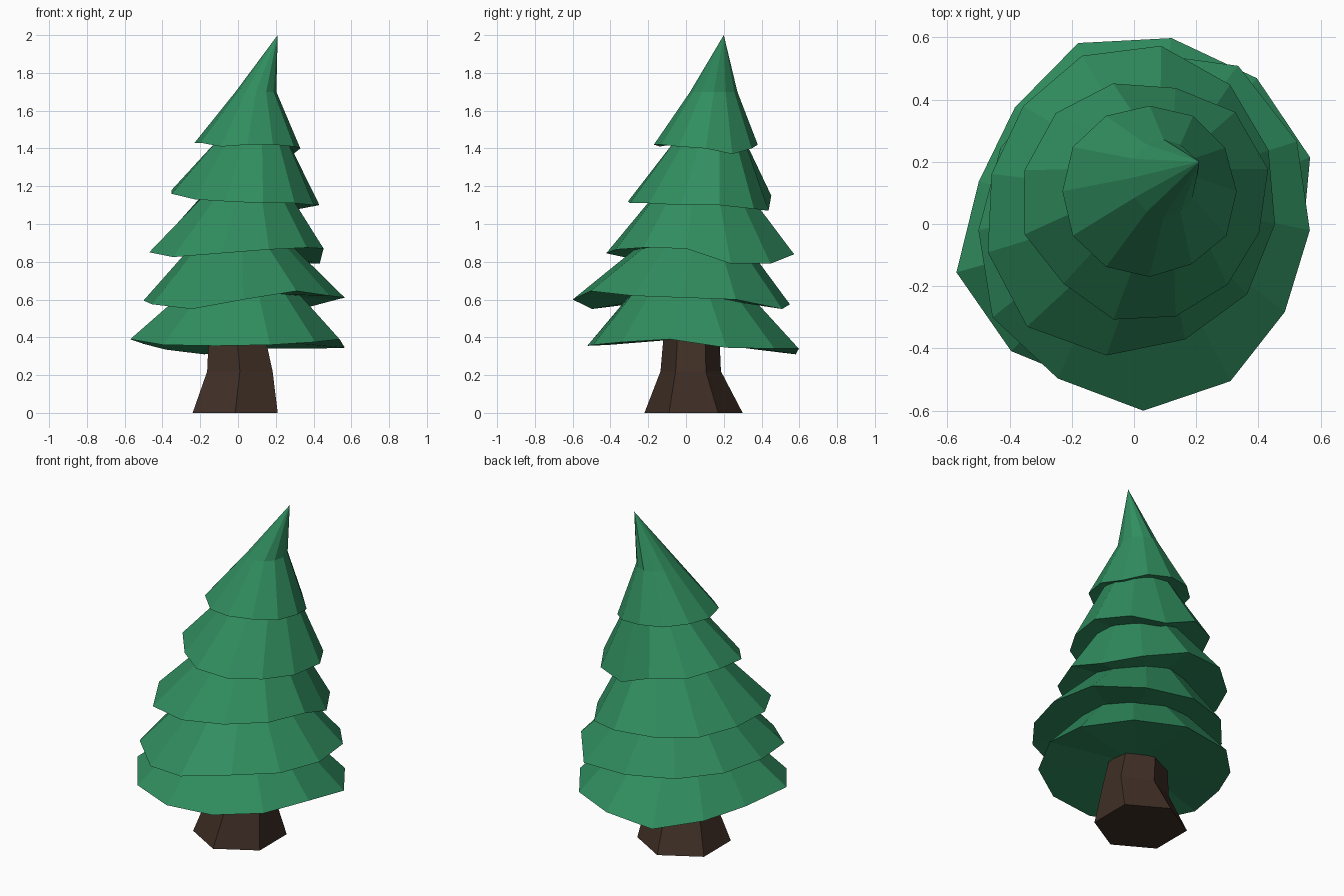
import bpy
import bmesh
from math import sin, cos, tau, radians

default_cube = bpy.data.objects.get("Cube")
if default_cube:
    bpy.data.objects.remove(default_cube, do_unlink=True)


def make_material(name, colour):
    mat = bpy.data.materials.new(name)
    mat.use_nodes = True
    mat.diffuse_color = colour
    mat.node_tree.nodes["Principled BSDF"].inputs["Base Color"].default_value = colour
    return mat


def oval(sides, phase, centre, radii, z):
    """Points of a level oval."""
    angles = [radians(phase) + tau * i / sides for i in range(sides)]
    return [(centre[0] + radii[0] * cos(a), centre[1] + radii[1] * sin(a), z)
            for a in angles]


def ragged_rim(phase, centre, radii, heights):
    """Evenly turned points, each with its own reach and height."""
    step = tau / len(radii)
    return [(centre[0] + r * cos(radians(phase) + step * i),
             centre[1] + r * sin(radians(phase) + step * i), z)
            for i, (r, z) in enumerate(zip(radii, heights))]


def loft(name, rings, material, apex=None, hollow=None):
    """Skin a stack of rings; hollow is the centre point of the underside."""
    bm = bmesh.new()
    loops = [[bm.verts.new(p) for p in points] for points in rings]
    sides = len(loops[0])

    def cap(loop, point):
        if point is None:
            bm.faces.new(loop)
            return
        tip = bm.verts.new(point)
        for i in range(sides):
            bm.faces.new((loop[i], loop[(i + 1) % sides], tip))

    for low, high in zip(loops, loops[1:]):
        for i in range(sides):
            j = (i + 1) % sides
            bm.faces.new((low[i], low[j], high[j], high[i]))
    cap(loops[-1], apex)
    cap(loops[0], hollow)
    bmesh.ops.recalc_face_normals(bm, faces=bm.faces)
    mesh = bpy.data.meshes.new(name)
    bm.to_mesh(mesh)
    bm.free()
    mesh.materials.append(material)
    obj = bpy.data.objects.new(name, mesh)
    bpy.context.collection.objects.link(obj)


def branch_tier(name, phase, centre, radii, heights, top, apex=None):
    """A leafy skirt with an uneven rim, narrowing to a level oval."""
    sides = len(radii)
    rings = [ragged_rim(phase, centre, radii, heights), oval(sides, phase, *top)]
    underside = (centre[0], centre[1], sum(heights) / sides + 0.04)
    loft(name, rings, needles, apex, underside)


needles = make_material("needle green", (0.03, 0.27, 0.115, 1))
bark = make_material("bark brown", (0.05, 0.028, 0.019, 1))

# Trunk, flared at the foot
loft("trunk", [
    oval(6, -90, (-0.015, 0.04), (0.26, 0.26), 0),
    oval(6, -90, (0.01, 0.025), (0.2, 0.16), 0.22),
    oval(6, -90, (-0.01, 0.03), (0.165, 0.145), 0.45),
], bark)

# Branch tiers, from the ground up
branch_tier("bottom_tier", -12, (0, 0.03),
            (.55, .595, .59, .58, .58, .515, .51, .6, .59, .565, .55, .55),
            (.39, .345, .34, .34, .31, .335, .365, .39, .36, .355, .36, .375),
            ((0.01, 0.02), (0.31, 0.31), 0.64))
branch_tier("lower_tier", 0, (0.03, -0.02),
            (.535, .57, .61, .57, .55, .53, .53, .56, .55, .58, .56, .525),
            (.61, .6, .55, .575, .585, .59, .595, .575, .55, .6, .645, .62),
            ((0.02, 0.04), (0.25, 0.27), 0.9))
branch_tier("middle_tier", -10, (0, 0.08),
            (.46, .46, .48, .5, .49, .465, .465, .5, .535, .51, .48, .475),
            (.87, .79, .79, .84, .85, .84, .85, .85, .825, .845, .865, .875),
            ((0.045, 0.085), (0.23, 0.25), 1.16))
branch_tier("upper_tier", 15, (0.035, 0.07),
            (.41, .41, .38, .395, .405, .4, .4, .37, .39, .38, .375, .38),
            (1.1, 1.08, 1.07, 1.15, 1.16, 1.18, 1.16, 1.13, 1.12, 1.11, 1.11, 1.1),
            ((0.08, 0.13), (0.18, 0.18), 1.46))
branch_tier("top_tier", 0, (0.05, 0.105),
            (.28, .28, .28, .275, .28, .285, .28, .285, .28, .275, .27, .285),
            (1.4, 1.37, 1.4, 1.42, 1.43, 1.44, 1.43, 1.43, 1.41, 1.42, 1.42, 1.41),
            ((0.095, 0.147), (0.108, 0.125), 1.7), apex=(0.21, 0.2, 2))
